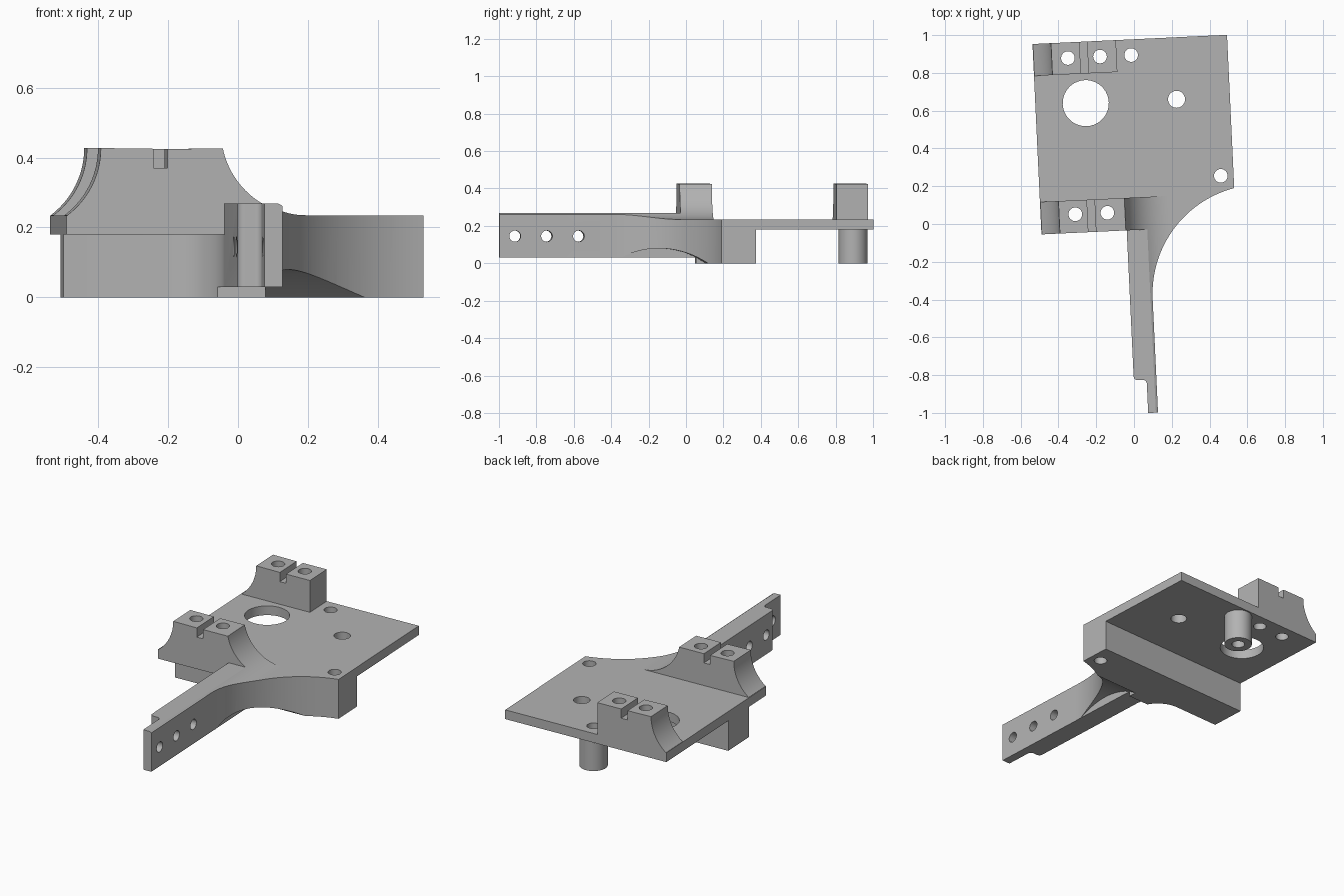
import bpy, bmesh, math
from mathutils import Matrix

cube = bpy.data.objects.get("Cube")
if cube:
    bpy.data.objects.remove(cube)

GREY = (0.45, 0.45, 0.45, 1)
grey = bpy.data.materials.new("plain_grey")
grey.use_nodes = True
grey.diffuse_color = GREY
grey.node_tree.nodes["Principled BSDF"].inputs["Base Color"].default_value = GREY

TILT = Matrix.Rotation(math.radians(2.7), 4, "Z")   # whole bracket is turned slightly
parts, cutters = [], []


def prism(name, pts, axis, lo, hi, group=parts):
    """Extrude a closed outline along one axis."""
    place = {"z": lambda a, b, c: (a, b, c),
             "y": lambda a, b, c: (a, c, b),
             "x": lambda a, b, c: (c, a, b)}[axis]
    bm = bmesh.new()
    low = [bm.verts.new(place(a, b, lo)) for a, b in pts]
    high = [bm.verts.new(place(a, b, hi)) for a, b in pts]
    bm.faces.new(low)
    bm.faces.new(high)
    n = len(pts)
    for i in range(n):
        j = (i + 1) % n
        bm.faces.new((low[i], low[j], high[j], high[i]))
    bmesh.ops.recalc_face_normals(bm, faces=bm.faces)
    mesh = bpy.data.meshes.new(name)
    bm.to_mesh(mesh)
    bm.free()
    mesh.materials.append(grey)
    ob = bpy.data.objects.new(name, mesh)
    bpy.context.collection.objects.link(ob)
    group.append(ob)
    return ob


def arc(cx, cy, r, a0, a1, n=24):
    step = math.radians(a1 - a0) / n
    a0 = math.radians(a0)
    return [(cx + r * math.cos(a0 + i * step), cy + r * math.sin(a0 + i * step))
            for i in range(n + 1)]


def circle(cx, cy, r, n=40):
    return arc(cx, cy, r, 0, 360, n)[:-1]


def rect(a0, a1, b0, b1):
    return [(a0, b0), (a1, b0), (a1, b1), (a0, b1)]


def cutter(pts, axis, lo, hi):
    ob = prism("cutter", pts, axis, lo, hi, cutters)
    ob.hide_render = True
    return ob


def cut(ob, tools):
    for tool in tools:
        mod = ob.modifiers.new("cut", "BOOLEAN")
        mod.operation = "DIFFERENCE"
        mod.solver = "EXACT"
        mod.object = tool
        bpy.context.view_layer.objects.active = ob
        bpy.ops.object.modifier_apply(modifier=mod.name)


LEFT, RIGHT, FRONT, BACK = -0.492, 0.539, -0.032, 0.977
DECK, TOP, ARM_TOP = 0.235, 0.425, 0.268

# Base plate
plate = prism("base_plate", [(LEFT, FRONT), (0.05, FRONT), (0.05, 0.165),
                             (RIGHT, 0.165), (RIGHT, BACK), (LEFT, BACK)], "z", 0.18, DECK)

# Crossbar and arm in one outline, with curved webs on both sides
outline = [(LEFT, 0.35), (LEFT, 0.14)]
outline += arc(-0.2, -0.02, 0.16, 90, 0, 16)
outline += [(-0.04, -0.805)] + arc(-0.018, -0.805, 0.022, 180, 270, 6)
outline += arc(0.008, -0.847, 0.02, 90, 0, 6)
outline += [(0.028, -1.003), (0.08, -1.003)]
outline += arc(0.657, -0.4, 0.577, 180, 101.8, 36)
outline += [(RIGHT, 0.35)]
arm = prism("arm_and_crossbar", outline, "z", 0, ARM_TOP)

sweep = arc(0.19, DECK + 0.24, 0.24, 200, 270, 24)       # concave shoulder
cut(arm, [
    cutter(sweep + [(1, DECK), (1, 0.6), (sweep[0][0], 0.6)], "y", -1.2, 0.14),
    cutter(rect(-1, 1, DECK, 0.6), "y", 0.14, 1),
    cutter(rect(-0.06, 0.2, -0.2, 0.03), "y", -1.2, 0.05),
    cutter(circle(-0.15, -0.35, 0.43, 96), "x", 0.081, 0.8),
])
cut(arm, [cutter(circle(v, 0.145, 0.03), "x", -0.3, 0.3)
          for v in (-0.919, -0.749, -0.578)])

# Slotted towers with a concave left flank
flank = arc(-0.634, 0.427, 0.24, -53, 0, 20)
slot = [(-0.243, TOP), (-0.243, 0.37), (-0.203, 0.37), (-0.203, TOP)]
head = [(LEFT, 0.18)] + flank + slot
slope = arc(0.19, DECK + 0.24, 0.24, 192, 270, 24)
front_tower = prism("front_tower", head + slope + [(0.19, 0.18)], "y", FRONT, 0.14)
back_tower = prism("back_tower", head + [(-0.05, TOP), (-0.05, 0.18)], "y", 0.808, BACK)

# Hollow post under the plate
post = prism("post", circle(0.027, 0.893, 0.077, 48), "z", 0, 0.2)


def drill(u, v, r):
    return cutter(circle(u, v, r), "z", -0.2, 0.7)


# Vertical holes
front_holes = [drill(u, 0.066, 0.036) for u in (-0.308, -0.138)]
back_holes = [drill(u, 0.894, 0.036) for u in (-0.308, -0.138)]
post_hole = drill(0.027, 0.894, 0.036)
corner_hole = drill(0.471, 0.233, 0.036)
cut(front_tower, front_holes)
cut(back_tower, back_holes)
cut(post, [post_hole])
cut(arm, [corner_hole])
cut(plate, front_holes + back_holes + [post_hole, corner_hole,
                                       drill(-0.225, 0.651, 0.122),
                                       drill(0.256, 0.649, 0.045)])

for ob in cutters:
    bpy.data.objects.remove(ob)

# Turn the finished parts and smooth the curved walls
for ob in parts:
    ob.data.transform(TILT)
    bpy.ops.object.select_all(action="DESELECT")
    ob.select_set(True)
    bpy.context.view_layer.objects.active = ob
    bpy.ops.object.shade_smooth_by_angle(angle=math.radians(25))
